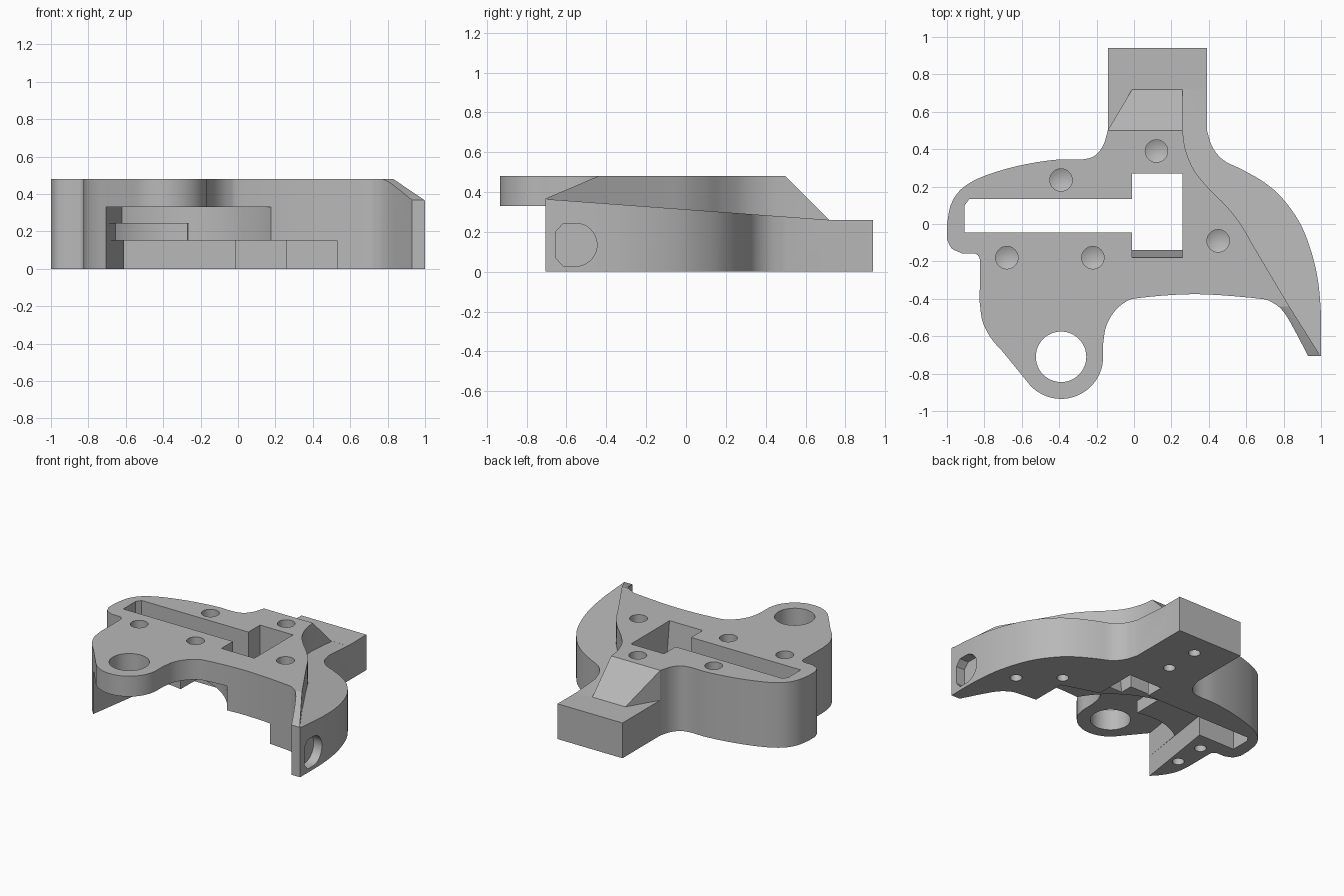
import bpy, bmesh
from math import sin, cos, radians
from mathutils import Vector

cube = bpy.data.objects.get("Cube")
if cube:
    bpy.data.objects.remove(cube, do_unlink=True)

grey = bpy.data.materials.new("plain grey")
grey.use_nodes = True
colour = (0.48, 0.48, 0.48, 1)
grey.diffuse_color = colour
grey.node_tree.nodes["Principled BSDF"].inputs["Base Color"].default_value = colour

TOP, ABOVE, BELOW = 0.48, 0.6, -0.1
PIVOT = (-0.39, -0.71)


def arc(centre, radius, start, end, steps=24):
    """Points along a circular arc, angles in degrees."""
    angles = [radians(start + (end - start) * i / steps) for i in range(steps + 1)]
    return [(centre[0] + radius * cos(a), centre[1] + radius * sin(a)) for a in angles]


def smooth(points, steps=5):
    """Curve passing through all the points."""
    pts = [Vector(p) for p in points]
    pts = [2 * pts[0] - pts[1]] + pts + [2 * pts[-1] - pts[-2]]
    out = []
    for a, b, c, d in zip(pts, pts[1:], pts[2:], pts[3:]):
        for i in range(steps):
            t = i / steps
            p = b * 2 + (c - a) * t + (2 * a - 5 * b + 4 * c - d) * t**2
            p += (3 * b - a - 3 * c + d) * t**3
            out.append(tuple(p / 2))
    return out + [tuple(points[-1])]


def prism(name, points, low, high, axis="z"):
    """Extrude a profile along z, or a (y, z) profile along x. low may be a function of y."""
    bm = bmesh.new()
    rings = []
    for level in (low, high):
        ring = []
        for a, b in points:
            h = level(b) if callable(level) else level
            ring.append(bm.verts.new((a, b, h) if axis == "z" else (h, a, b)))
        rings.append(ring)
    bottom, top = rings
    bm.faces.new(bottom[::-1])
    bm.faces.new(top)
    for i in range(len(points)):
        j = (i + 1) % len(points)
        bm.faces.new((bottom[i], bottom[j], top[j], top[i]))
    return finish(name, bm)


def drill(name, x, y, radius, surface, depth):
    """Blind hole with a conical end; depth is negative for holes from the top."""
    bm = bmesh.new()
    tip = bm.verts.new((x, y, surface + depth * 1.35))
    circle = arc((x, y), radius, 0, 360, 32)[:-1]
    outer = [bm.verts.new((*p, surface - depth)) for p in circle]
    inner = [bm.verts.new((*p, surface + depth)) for p in circle]
    bm.faces.new(outer)
    for i in range(len(circle)):
        j = (i + 1) % len(circle)
        bm.faces.new((outer[i], outer[j], inner[j], inner[i]))
        bm.faces.new((inner[i], inner[j], tip))
    return finish(name, bm)


def finish(name, bm):
    bmesh.ops.recalc_face_normals(bm, faces=bm.faces)
    mesh = bpy.data.meshes.new(name)
    bm.to_mesh(mesh)
    bm.free()
    mesh.materials.append(grey)
    obj = bpy.data.objects.new(name, mesh)
    bpy.context.collection.objects.link(obj)
    return obj


# Outer plate outline: arm, left lobe, pivot ear, front edge, horn
outline = [(-0.14, 0.94)]
outline += smooth([(-0.14, 0.5), (-0.165, 0.42), (-0.21, 0.365), (-0.28, 0.345), (-0.4, 0.345),
                   (-0.55, 0.325), (-0.7, 0.29), (-0.84, 0.24), (-0.93, 0.18), (-0.98, 0.1),
                   (-1, 0)])
outline += smooth([(-1, -0.08), (-0.975, -0.13), (-0.92, -0.157)])
outline += arc((-0.86, -0.193), 0.036, 90, 0, 6)
outline += smooth([(-0.825, -0.42), (-0.81, -0.52), (-0.765, -0.61), (-0.7, -0.685)])
outline += arc(PIVOT, 0.225, 223, 360)
outline += smooth([(-0.165, -0.64), (-0.15, -0.55), (-0.11, -0.475), (-0.05, -0.42), (0.03, -0.395),
                   (0.33, -0.375), (0.66, -0.398), (0.74, -0.42), (0.8, -0.47), (0.86, -0.57),
                   (0.93, -0.705)])
outline += smooth([(1, -0.705), (0.998, -0.45), (0.97, -0.23), (0.9, -0.02), (0.8, 0.13),
                   (0.7, 0.22), (0.58, 0.29), (0.48, 0.34), (0.42, 0.41), (0.39, 0.5)])
outline += [(0.39, 0.94)]
body = prism("bracket_body", outline, 0, TOP)

cutters = []

# Arm step, its ramp, and the sloped outer shoulder
cutters.append(prism("arm_step", [(-0.2, 0.4), (-0.01, 0.72), (0.5, 0.72), (0.5, 1.1),
                                  (-0.3, 1.1), (-0.3, 0.4)], 0.26, ABOVE))
cutters.append(prism("arm_ramp", [(0.38, ABOVE), (0.72, 0.26), (0.72, ABOVE)], -0.3, 0.28, "x"))
shoulder = [(0.26, 0.725)]
shoulder += smooth([(0.26, 0.5), (0.275, 0.4), (0.32, 0.29), (0.4, 0.19), (0.49, 0.1),
                    (0.57, 0), (0.64, -0.12)])
shoulder += [(0.83, -0.44), (1, -0.71), (1.1, -0.87), (1.3, -0.87), (1.3, 0.725)]
cutters.append(prism("shoulder_step", shoulder, lambda y: 0.26 + 0.0734 * (0.72 - y), ABOVE))
cutters.append(prism("horn_bevel", [(-0.158, ABOVE), (-0.8, 0.327), (-0.8, ABOVE)], 0.7, 1.2, "x"))

# Slot and window through the plate
cutters.append(prism("slot", [(-0.905, -0.045), (0.1, -0.045), (0.1, 0.135), (-0.88, 0.135),
                              (-0.905, 0.1)], BELOW, ABOVE))
cutters.append(prism("window", [(0.27, BELOW), (0.27, ABOVE), (-0.194, ABOVE), (-0.14, 0.15),
                                (-0.14, BELOW)], -0.01, 0.26, "x"))

# Stepped pocket under the ear
wall = [(-0.72, -1), (-0.71, -0.71)]
cutters.append(prism("low_pocket", wall + [(-0.603, 0), (0.2, 0), (0.26, -0.045), (0.53, -0.13),
                                           (0.53, -1)], BELOW, 0.15))
wide = 0.655
ledge = arc(PIVOT, 0.44, 127, 74) + arc(PIVOT, wide, 79, 0)
cutters.append(prism("ledge_pocket", wall + ledge + [(0.265, -1)], 0.1, 0.26))
cutters.append(prism("ear_pocket", wall + arc(PIVOT, wide, 110.5, 0, 40) + [(0.265, -1)],
                     0.245, 0.33))

# Pivot hole and the flat-sided recess on the horn
cutters.append(prism("pivot_hole", arc(PIVOT, 0.135, 0, 360, 48)[:-1], BELOW, ABOVE))
recess = arc((-0.555, 0.135), 0.108, -90, 90) + [(-0.615, 0.243), (-0.655, 0.2),
                                                  (-0.655, 0.07), (-0.615, 0.027)]
cutters.append(prism("horn_recess", recess, 0.93, 1.2, "x"))

# Screw holes, from above and from below
for x, y in [(-0.68, -0.18), (-0.22, -0.18), (-0.39, 0.235), (0.12, 0.39), (0.45, -0.09)]:
    cutters.append(drill("top_hole", x, y, 0.06, TOP, -0.08))
for x, y in [(0.82, -0.25), (0.58, -0.05), (0.12, 0.51), (0.12, 0.77), (-0.73, -0.41),
             (-0.73, -0.18)]:
    cutters.append(drill("bottom_hole", x, y, 0.04, 0, 0.1))

bpy.context.view_layer.objects.active = body
for cutter in cutters:
    cutter.hide_render = True
    cut = body.modifiers.new(cutter.name, "BOOLEAN")
    cut.operation = "DIFFERENCE"
    cut.solver = "EXACT"
    cut.object = cutter
    bpy.ops.object.modifier_apply(modifier=cut.name)
    bpy.data.objects.remove(cutter, do_unlink=True)

# Smooth curved walls, keep edges sharp
bpy.ops.object.select_all(action="DESELECT")
body.select_set(True)
bpy.ops.object.shade_smooth_by_angle(angle=radians(30))
